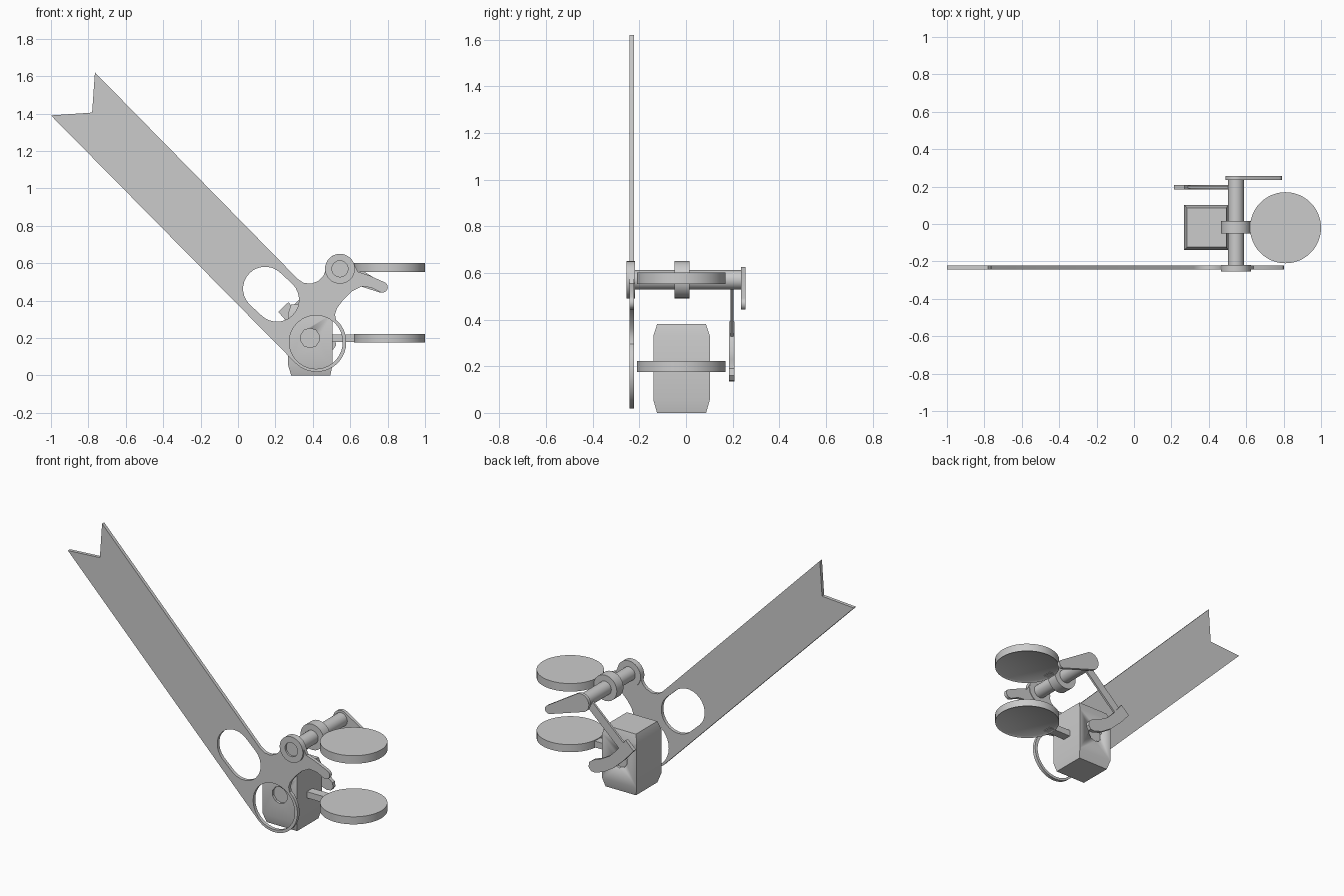
import bpy, bmesh, math
from mathutils import Matrix, Vector

if "Cube" in bpy.data.objects:
    bpy.data.objects.remove(bpy.data.objects["Cube"])

GREY = bpy.data.materials.new("light grey metal")
GREY.diffuse_color = (0.6, 0.6, 0.6, 1)
GREY.use_nodes = True
GREY.node_tree.nodes["Principled BSDF"].inputs["Base Color"].default_value = GREY.diffuse_color


def arc(cx, cz, r, a0, a1, n):
    """Points on an arc in the xz plane, angles in degrees."""
    return [(cx + r * math.cos(math.radians(a0 + (a1 - a0) * i / n)),
             cz + r * math.sin(math.radians(a0 + (a1 - a0) * i / n))) for i in range(n + 1)]


def circle(cx, cz, r, n=32):
    return arc(cx, cz, r, 0, 360, n)[:-1]


def smooth(o):
    bpy.ops.object.select_all(action='DESELECT')
    o.select_set(True)
    bpy.context.view_layer.objects.active = o
    bpy.ops.object.shade_smooth_by_angle(angle=math.radians(35))


def plate(name, loops, y0, y1):
    """Flat plate from xz outlines; inner outlines become holes."""
    cu = bpy.data.curves.new(name, 'CURVE')
    cu.dimensions = '2D'
    cu.fill_mode = 'BOTH'
    cu.extrude = (y1 - y0) / 2
    for pts in loops:
        s = cu.splines.new('POLY')
        s.points.add(len(pts) - 1)
        for p, (x, z) in zip(s.points, pts):
            p.co = (x, z, 0, 1)
        s.use_cyclic_u = True
    o = bpy.data.objects.new(name, cu)
    o.rotation_euler = (math.pi / 2, 0, 0)
    o.location.y = (y0 + y1) / 2
    bpy.context.collection.objects.link(o)
    bpy.ops.object.select_all(action='DESELECT')
    o.select_set(True)
    bpy.context.view_layer.objects.active = o
    bpy.ops.object.convert(target='MESH')
    o = bpy.context.object
    o.data.materials.clear()
    o.data.materials.append(GREY)
    bm = bmesh.new()
    bm.from_mesh(o.data)
    bmesh.ops.remove_doubles(bm, verts=bm.verts, dist=1e-5)
    bmesh.ops.recalc_face_normals(bm, faces=bm.faces)
    bm.to_mesh(o.data)
    bm.free()
    smooth(o)
    return o


def finish(name, bm):
    me = bpy.data.meshes.new(name)
    bm.to_mesh(me)
    bm.free()
    me.materials.append(GREY)
    o = bpy.data.objects.new(name, me)
    bpy.context.collection.objects.link(o)
    smooth(o)
    return o


def rod(name, x, z, r, y0, y1, n=24):
    """Cylinder along y."""
    bm = bmesh.new()
    mat = Matrix.Translation((x, (y0 + y1) / 2, z)) @ Matrix.Rotation(math.pi / 2, 4, 'X')
    bmesh.ops.create_cone(bm, cap_ends=True, segments=n, radius1=r, radius2=r,
                          depth=y1 - y0, matrix=mat)
    return finish(name, bm)


def box(name, lo, hi):
    bm = bmesh.new()
    lo, hi = Vector(lo), Vector(hi)
    bmesh.ops.create_cube(bm, size=1, matrix=Matrix.Translation((lo + hi) / 2)
                          @ Matrix.Diagonal((*(hi - lo), 1)))
    return finish(name, bm)


def disc(name, z0, z1):
    """Round pad with a recessed underside."""
    bm = bmesh.new()
    bmesh.ops.create_cone(bm, cap_ends=True, segments=48, radius1=0.19, radius2=0.19,
                          depth=z1 - z0, matrix=Matrix.Translation((0.81, -0.02, (z0 + z1) / 2)))
    bm.normal_update()
    bottom = [f for f in bm.faces if f.normal.z < -0.9]
    bmesh.ops.inset_region(bm, faces=bottom, thickness=0.012)
    for v in {v for f in bottom for v in f.verts}:
        v.co.z += 0.008
    return finish(name, bm)


PX, PZ = 0.545, 0.57      # pivot
RX, RZ = 0.42, 0.178      # ring

# Long side blade with notched end, oval hole, ring and finger arm
outline = [(-1, 1.39), (-0.78, 1.405), (-0.765, 1.62), (0.32, 0.515), (0.35, 0.495),
           (0.39, 0.49), (0.43, 0.505), (0.455, 0.53)]
outline += arc(PX, PZ, 0.08, 190, 15, 16)
outline += [(0.64, 0.555), (0.70, 0.535)]
outline += arc(0.772, 0.472, 0.029, 55, -110, 8)
outline += [(0.71, 0.47), (0.66, 0.475), (0.61, 0.45), (0.56, 0.40), (0.53, 0.36),
            (0.518, 0.325), (0.525, 0.295)]
outline += arc(RX, RZ, 0.159, 40, -135, 24)
oval = arc(0.145, 0.463, 0.118, 45, 225, 14) + arc(0.208, 0.405, 0.118, 225, 405, 14)
plate("side_blade", [outline, oval, circle(RX - 0.003, RZ, 0.143, 36)], -0.243, -0.222)

# Pivot shaft with front hub and middle collar
rod("pivot_shaft", PX, PZ, 0.042, -0.244, 0.24)
plate("pivot_hub", [circle(PX, PZ, 0.08), circle(PX, PZ, 0.043)], -0.255, -0.218)
rod("pivot_collar", PX, PZ, 0.08, -0.05, 0.015)

# Teardrop lever at the back
plate("back_lever", [arc(PX, PZ, 0.056, 64, 244, 14) + arc(0.765, 0.468, 0.026, 244, 424, 10)],
      0.236, 0.256)

# Link arm and curved foot behind the block
d = Vector((PX - 0.29, PZ - 0.335)).normalized()
n = Vector((-d.y, d.x)) * 0.026
a, b = Vector((0.29, 0.335)), Vector((PX, PZ))
plate("link_arm", [[tuple(p) for p in (a + n, b + n, b - n, a - n)]], 0.19, 0.203)
plate("link_foot", [[(0.215, 0.34), (0.27, 0.392), (0.33, 0.315), (0.38, 0.265), (0.44, 0.23),
                     (0.495, 0.21), (0.52, 0.19), (0.525, 0.16), (0.508, 0.138), (0.48, 0.135),
                     (0.42, 0.155), (0.35, 0.2), (0.28, 0.265)]], 0.185, 0.208)

# Block with tapered top and bottom
bm = bmesh.new()
rings = []
for z, t in ((0, 0.016), (0.055, 0), (0.33, 0), (0.38, 0.016)):
    x0, x1, y0, y1 = 0.268 + t, 0.505 - t * 0.7, -0.14 + t, 0.102 - t
    rings.append([bm.verts.new((x, y, z)) for x, y in ((x0, y0), (x1, y0), (x1, y1), (x0, y1))])
for lo, hi in zip(rings, rings[1:]):
    for i in range(4):
        j = (i + 1) % 4
        bm.faces.new((lo[i], lo[j], hi[j], hi[i]))
bm.faces.new(rings[0][::-1])
bm.faces.new(rings[-1])
block = finish("block", bm)

# Shallow ten-sided sockets cut in the front and back of the block
for name, y0, y1 in (("front_socket_cutter", -0.2, -0.125), ("back_socket_cutter", 0.087, 0.15)):
    cutter = rod(name, 0.385, 0.2, 0.052, y0, y1, 10)
    cutter.hide_render = True
    cutter.hide_set(True)
    mod = block.modifiers.new("socket", 'BOOLEAN')
    mod.operation = 'DIFFERENCE'
    mod.solver = 'EXACT'
    mod.object = cutter

# Two round pads and their stems
disc("upper_pad", 0.552, 0.602)
disc("lower_pad", 0.175, 0.222)
box("upper_stem", (0.58, -0.045, 0.556), (0.66, 0.01, 0.598))
box("lower_stem", (0.49, -0.045, 0.179), (0.66, 0.01, 0.218))
